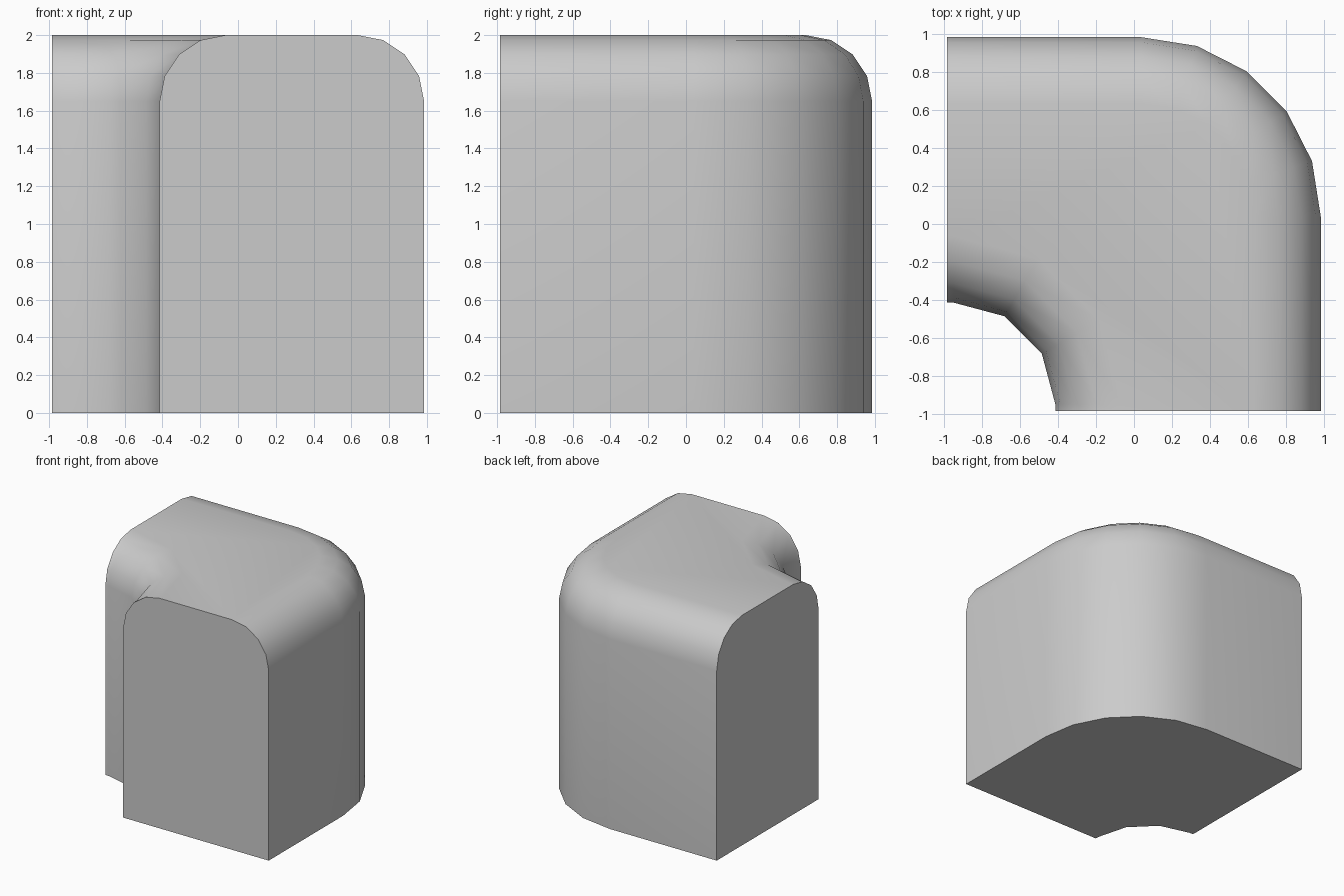
import bpy, bmesh
from math import sin, cos, radians

if "Cube" in bpy.data.objects:
    bpy.data.objects.remove(bpy.data.objects["Cube"])

HALF = 0.985            # plan half-size
OUT_C, OUT_R = 0.04, 0.945     # outer bend centre and radius
IN_C, IN_R = -0.95, 0.535      # inner bend centre and radius
BEVEL, HEIGHT = 0.35, 2.0


def arc(centre, radius, steps):
    """Quarter bend from +y round to +x."""
    return [(centre + radius * sin(radians(90 * i / steps)),
             centre + radius * cos(radians(90 * i / steps))) for i in range(steps + 1)]


def chains(inset):
    """Outer and inner wall lines in plan, moved towards each other by inset."""
    ro, ri = OUT_R - inset, IN_R + inset
    outer = [(-HALF, OUT_C + ro)] + arc(OUT_C, ro, 5) + [(OUT_C + ro, -HALF)]
    inner = [(-HALF, IN_C + ri)] + arc(IN_C, ri, 3) + [(IN_C + ri, -HALF)]
    return outer, inner


# Levels: straight wall, then a four-step rounded top edge
levels = [(0.0, 0.0)]
for i in range(5):
    a = radians(22.5 * i)
    levels.append((BEVEL * (1 - cos(a)), HEIGHT - BEVEL + BEVEL * sin(a)))

bm = bmesh.new()
rings = [[[bm.verts.new((x, y, z)) for x, y in chain] for chain in chains(d)]
         for d, z in levels]

# Outer and inner walls
for low, high in zip(rings, rings[1:]):
    for a, b in zip(low, high):
        for j in range(len(a) - 1):
            bm.faces.new((a[j], a[j + 1], b[j + 1], b[j]))

# Bottom and top
for outer, inner in (rings[0], rings[-1]):
    bm.faces.new(outer + inner[::-1])

# Two flat arched ends
for e in (0, -1):
    bm.faces.new([r[0][e] for r in rings] + [r[1][e] for r in reversed(rings)])

bmesh.ops.recalc_face_normals(bm, faces=bm.faces)
mesh = bpy.data.meshes.new("corner_bend")
bm.to_mesh(mesh)
bm.free()
bend = bpy.data.objects.new("corner_bend", mesh)
bpy.context.collection.objects.link(bend)
bpy.context.view_layer.objects.active = bend
bend.select_set(True)
bpy.ops.object.shade_smooth_by_angle(angle=radians(40))
